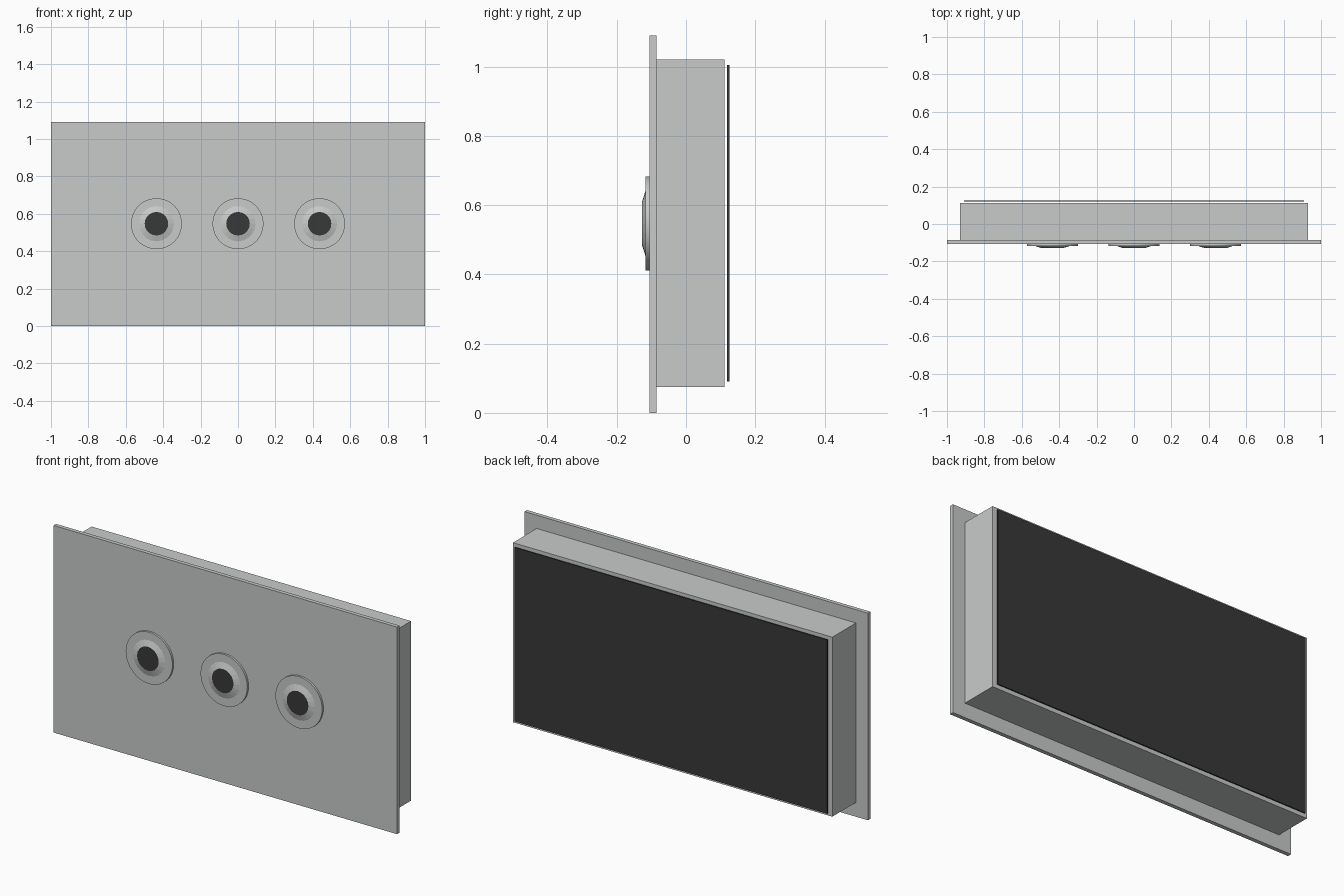
import bpy, bmesh, math
from mathutils import Matrix, Vector

cube = bpy.data.objects.get("Cube")
if cube:
    bpy.data.objects.remove(cube, do_unlink=True)


def make_material(name, color):
    mat = bpy.data.materials.new(name)
    mat.use_nodes = True
    mat.diffuse_color = color
    mat.node_tree.nodes["Principled BSDF"].inputs["Base Color"].default_value = color
    return mat


GREY = make_material("brushed grey", (0.58, 0.60, 0.595, 1))
DARK = make_material("dark grey", (0.04, 0.04, 0.04, 1))


def finish(name, bm, *mats):
    mesh = bpy.data.meshes.new(name)
    bmesh.ops.recalc_face_normals(bm, faces=bm.faces)
    bm.to_mesh(mesh)
    bm.free()
    for mat in mats:
        mesh.materials.append(mat)
    obj = bpy.data.objects.new(name, mesh)
    bpy.context.collection.objects.link(obj)
    return obj


def slab(name, width, y0, y1, z0, z1, mat):
    bm = bmesh.new()
    bmesh.ops.create_cube(bm, size=1)
    bmesh.ops.scale(bm, vec=(width, y1 - y0, z1 - z0), verts=bm.verts)
    bmesh.ops.translate(bm, vec=(0, (y0 + y1) / 2, (z0 + z1) / 2), verts=bm.verts)
    return finish(name, bm, mat)


def disc(name, x, z, y_back, y_front, r_back, r_front, sides, *mats):
    """Round part along y; the front cap takes the last material."""
    bm = bmesh.new()
    bmesh.ops.create_cone(bm, cap_ends=True, segments=sides, radius1=r_back,
                          radius2=r_front, depth=y_back - y_front)
    place = (Matrix.Translation(Vector((x, (y_back + y_front) / 2, z)))
             @ Matrix.Rotation(math.pi / 2, 4, 'X'))
    bmesh.ops.transform(bm, matrix=place, verts=bm.verts)
    bmesh.ops.recalc_face_normals(bm, faces=bm.faces)
    for face in bm.faces:
        if face.normal.y < -0.99:
            face.material_index = len(mats) - 1
    return finish(name, bm, *mats)


# Face plate, wall box and rear panel
slab("face_plate", 2.0, -0.106, -0.085, 0, 1.09, GREY)
slab("rear_box", 1.86, -0.085, 0.111, 0.075, 1.02, GREY)
slab("rear_panel", 1.82, 0.119, 0.125, 0.09, 1.005, DARK)

# Three round buttons: flat rim and a raised bevel with a dark centre
for side, x in (("right", -0.436), ("middle", 0), ("left", 0.436)):
    rim = disc(side + "_button_rim", x, 0.547, -0.106, -0.117, 0.136, 0.136, 48, GREY)
    rim.data.shade_smooth()
    rim.data.set_sharp_from_angle(angle=math.radians(30))
    disc(side + "_button_bevel", x, 0.547, -0.117, -0.127, 0.094, 0.063, 20, GREY, DARK)
